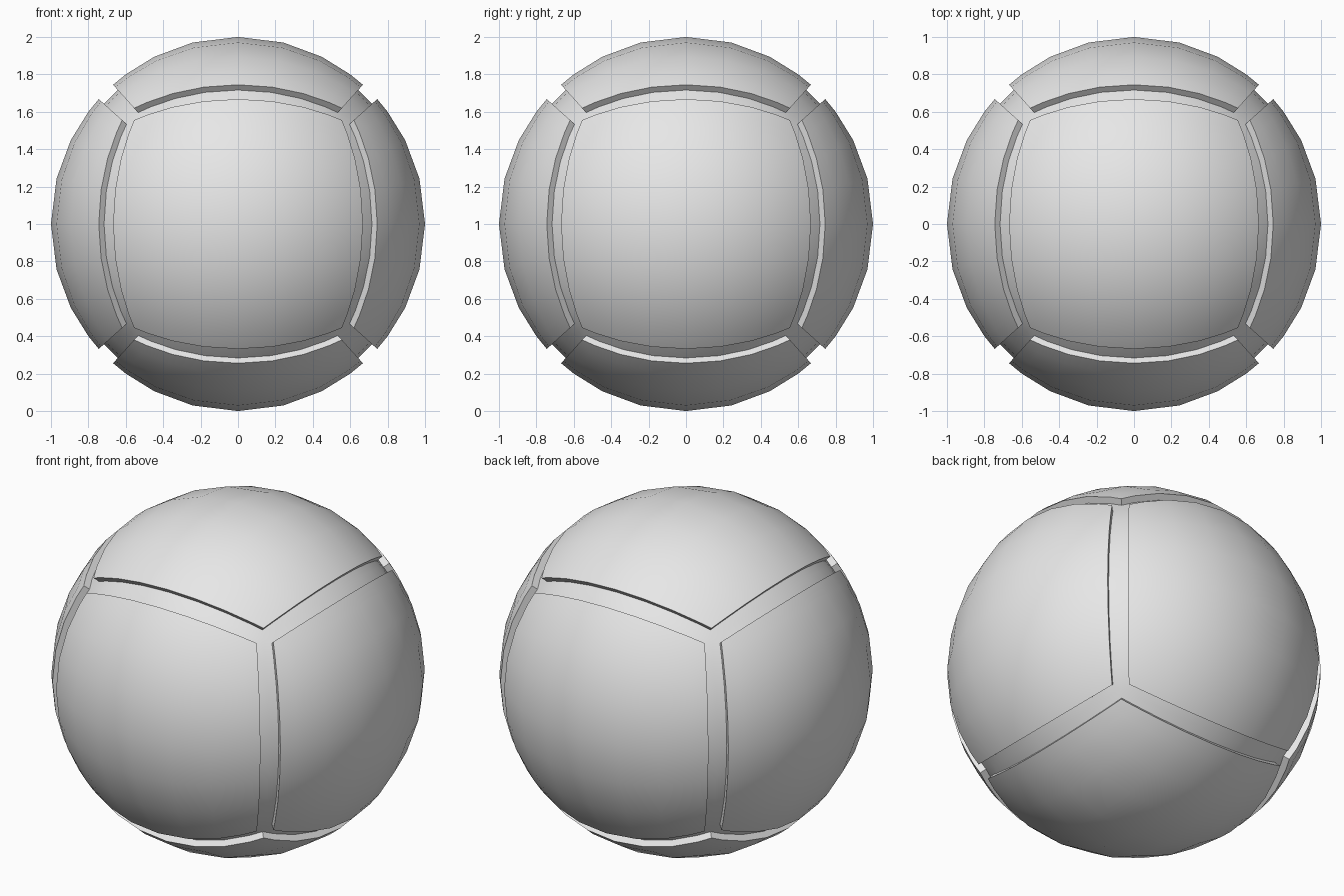
import bpy
import bmesh
import math
from mathutils import Matrix, Vector

if "Cube" in bpy.data.objects:
    bpy.data.objects.remove(bpy.data.objects["Cube"], do_unlink=True)

EDGE = 0.897    # panel border, as a fraction of the cube face
DEPTH = 0.962   # radius of the groove floor
SEGMENTS = 8


def grey_material():
    mat = bpy.data.materials.new("grey")
    mat.use_nodes = True
    color = (0.8, 0.8, 0.8, 1)
    mat.diffuse_color = color
    mat.node_tree.nodes["Principled BSDF"].inputs["Base Color"].default_value = color
    return mat


def extrude_rim(bm, edges):
    """Extrude a loop of edges and return its new vertices and edges."""
    geom = bmesh.ops.extrude_edge_only(bm, edges=edges)["geom"]
    verts = [g for g in geom if isinstance(g, bmesh.types.BMVert)]
    return verts, [g for g in geom if isinstance(g, bmesh.types.BMEdge)]


def add_panel(bm, turn):
    """One curved panel with its side walls and its half of the groove floor."""
    verts = bmesh.ops.create_grid(bm, x_segments=SEGMENTS, y_segments=SEGMENTS, size=1)["verts"]
    for v in verts:
        u, w = (max(-EDGE, min(EDGE, c)) for c in v.co.xy)
        v.co = Vector((u, w, 1)).normalized()
    rim = [e for e in {e for v in verts for e in v.link_edges} if e.is_boundary]

    # side walls
    wall, rim = extrude_rim(bm, rim)
    for v in wall:
        v.co *= DEPTH

    # groove floor out to the cube seam
    floor, rim = extrude_rim(bm, rim)
    for v in floor:
        u, w = (c / v.co.z for c in v.co.xy)
        u, w = (math.copysign(1, c) if abs(c) > EDGE - 0.01 else c for c in (u, w))
        v.co = Vector((u, w, 1)).normalized() * DEPTH

    bmesh.ops.transform(bm, matrix=turn, verts=verts + wall + floor)


# six panels, one for each side of a cube
bm = bmesh.new()
turns = [Matrix.Rotation(math.pi / 2 * i, 4, "X") for i in range(4)]
turns += [Matrix.Rotation(math.pi / 2 * s, 4, "Y") for s in (-1, 1)]
for turn in turns:
    add_panel(bm, turn)
bmesh.ops.remove_doubles(bm, verts=bm.verts, dist=0.001)
bmesh.ops.recalc_face_normals(bm, faces=bm.faces)

mesh = bpy.data.meshes.new("panelled_ball")
bm.to_mesh(mesh)
bm.free()
mesh.materials.append(grey_material())
ball = bpy.data.objects.new("panelled_ball", mesh)
ball.location.z = 1
bpy.context.collection.objects.link(ball)

bpy.context.view_layer.objects.active = ball
ball.select_set(True)
bpy.ops.object.shade_smooth_by_angle(angle=math.radians(30))
